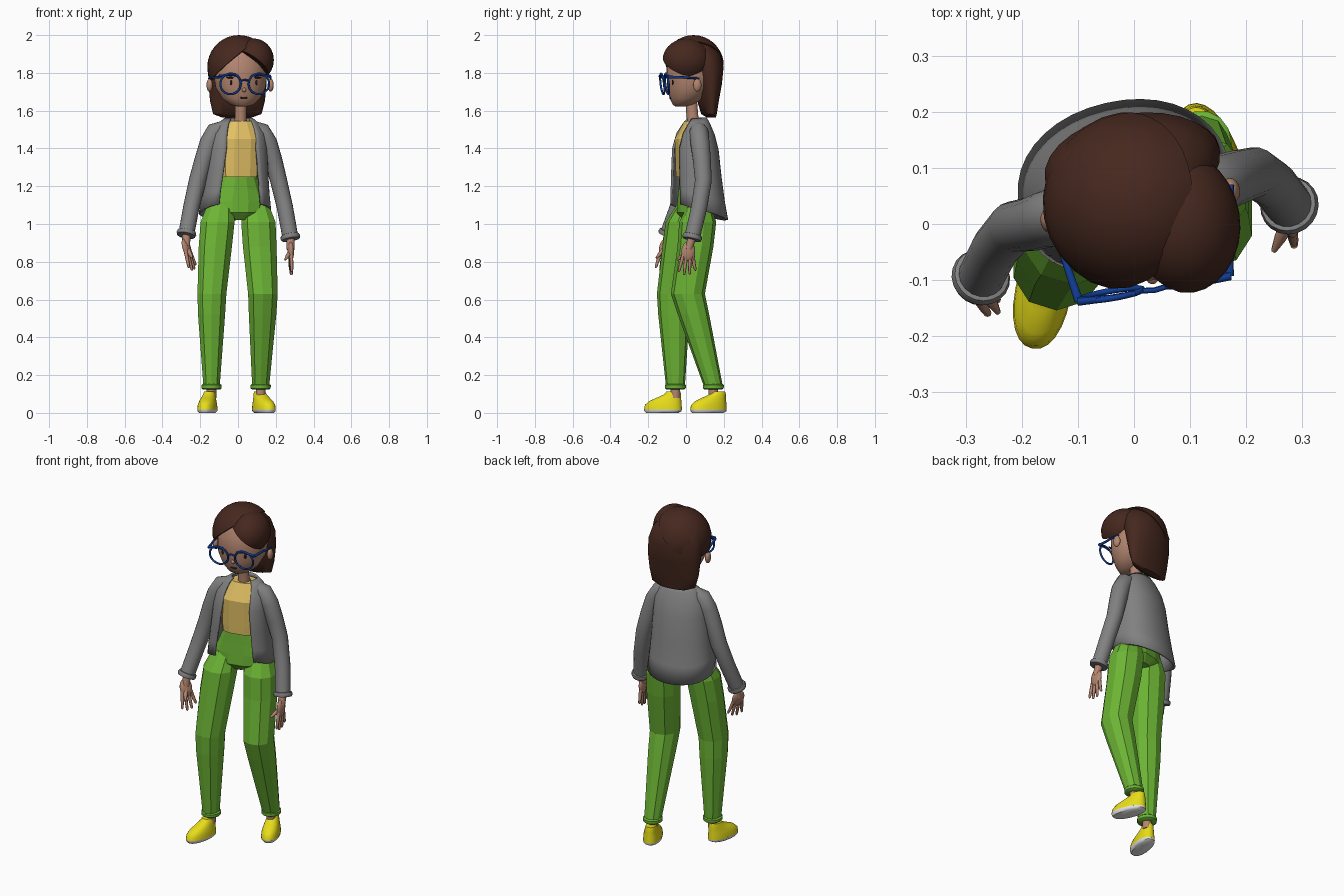
import bpy, bmesh, math
from mathutils import Matrix, Vector

if bpy.data.objects.get("Cube"):
    bpy.data.objects.remove(bpy.data.objects["Cube"])


def material(name, rgb):
    m = bpy.data.materials.new(name)
    m.use_nodes = True
    m.diffuse_color = (*rgb, 1)
    m.node_tree.nodes["Principled BSDF"].inputs["Base Color"].default_value = (*rgb, 1)
    return m


GREEN = material("trouser green", (0.15, 0.46, 0.035))
GREY = material("jacket grey", (0.22, 0.22, 0.22))
TAN = material("shirt tan", (0.76, 0.53, 0.13))
SKIN = material("skin", (0.45, 0.235, 0.16))
HAIR = material("hair brown", (0.06, 0.021, 0.013))
BLUE = material("glasses blue", (0.006, 0.05, 0.32))
YELLOW = material("shoe yellow", (0.82, 0.74, 0.01))
WHITE = material("sole white", (0.8, 0.8, 0.8))
DARK = material("eye dark", (0.02, 0.01, 0.008))


def turned(x, y, degrees):
    return Matrix.Translation((x, y, 0)) @ Matrix.Rotation(math.radians(degrees), 4, 'Z')


# Head and torso are both turned a little to their left
HEAD = turned(0.012, 0.028, 9.5)
TORSO = turned(-0.013, 0.05, 13)


def finish(name, bm, mat, smooth=True, matrix=None):
    bmesh.ops.recalc_face_normals(bm, faces=bm.faces)
    me = bpy.data.meshes.new(name)
    bm.to_mesh(me)
    bm.free()
    me.materials.append(mat)
    ob = bpy.data.objects.new(name, me)
    bpy.context.collection.objects.link(ob)
    if matrix:
        ob.matrix_world = matrix
    if smooth:
        bpy.ops.object.select_all(action='DESELECT')
        ob.select_set(True)
        bpy.context.view_layer.objects.active = ob
        bpy.ops.object.shade_smooth_by_angle(angle=math.radians(45))
    return ob


def skin_rings(bm, rings, closed=True):
    """Bridge lists of points into a surface, capping closed ones."""
    vs = [[bm.verts.new(p) for p in r] for r in rings]
    n = len(vs[0])
    for a, b in zip(vs, vs[1:]):
        for i in range(n if closed else n - 1):
            j = (i + 1) % n
            bm.faces.new((a[i], a[j], b[j], b[i]))
    if closed:
        bm.faces.new(vs[0])
        bm.faces.new(vs[-1])


def bend(v, power):
    """Superellipse version of a sine or cosine."""
    return math.copysign(abs(v) ** (2 / power), v)


def loft(name, rings, mat, n=20, power=2.0, smooth=True, matrix=None, turn=0.0):
    """Stack of level rings (cx, cy, z, rx, ry)."""
    angles = [2 * math.pi * (i + turn) / n for i in range(n)]
    bm = bmesh.new()
    skin_rings(bm, [[(x + rx * bend(math.cos(a), power), y + ry * bend(math.sin(a), power), z)
                     for a in angles] for x, y, z, rx, ry in rings])
    return finish(name, bm, mat, smooth, matrix)


def tube(name, path, mat, n=14, matrix=None):
    """Sweep of circles along points (x, y, z, radius)."""
    pts = [Vector(p[:3]) for p in path]
    rings = []
    for k, p in enumerate(pts):
        t = (pts[min(k + 1, len(pts) - 1)] - pts[max(k - 1, 0)]).normalized()
        ref = Vector((0, 1, 0)) if abs(t.y) < 0.9 else Vector((1, 0, 0))
        u = t.cross(ref).normalized()
        v = t.cross(u)
        rings.append([p + path[k][3] * (u * math.cos(2 * math.pi * i / n) + v * math.sin(2 * math.pi * i / n))
                      for i in range(n)])
    bm = bmesh.new()
    skin_rings(bm, rings)
    return finish(name, bm, mat, True, matrix)


def ball(name, c, r, mat, matrix=None, cuts=(), rot=None):
    """Ellipsoid, optionally trimmed by planes (point, outward normal)."""
    bm = bmesh.new()
    bmesh.ops.create_uvsphere(bm, u_segments=28, v_segments=18, radius=1)
    m = Matrix.Translation(c) @ (rot or Matrix()) @ Matrix.Diagonal((*r, 1))
    bmesh.ops.transform(bm, matrix=m, verts=bm.verts)
    for co, no in cuts:
        bmesh.ops.bisect_plane(bm, geom=bm.verts[:] + bm.edges[:] + bm.faces[:],
                               plane_co=co, plane_no=no, clear_outer=True)
        bmesh.ops.holes_fill(bm, edges=[e for e in bm.edges if e.is_boundary])
    return finish(name, bm, mat, True, matrix)


# Trousers: faceted hips and legs with rolled cuffs (hip rings are relative to the torso)
loft("trouser_hips", [(0.005, -0.012, 1.02, 0.05, 0.05), (0.005, -0.014, 1.06, 0.14, 0.082),
                      (0.005, -0.012, 1.12, 0.15, 0.08), (0.008, -0.012, 1.18, 0.128, 0.076),
                      (0.01, -0.02, 1.27, 0.092, 0.064)], GREEN, 12, 2.2, False, TORSO, 0.5)
LEGS = {
    "left": [(0.09, 0.075, 1.13, 0.065, 0.05), (0.108, 0.062, 1.01, 0.095, 0.098),
             (0.115, 0.05, 0.88, 0.093, 0.095), (0.132, 0.01, 0.63, 0.082, 0.09),
             (0.13, 0.04, 0.52, 0.076, 0.083), (0.12, 0.145, 0.14, 0.047, 0.05)],
    "right": [(-0.09, 0.02, 1.13, 0.065, 0.05), (-0.108, -0.01, 1.01, 0.094, 0.098),
              (-0.12, -0.03, 0.88, 0.092, 0.095), (-0.138, -0.066, 0.63, 0.08, 0.088),
              (-0.14, -0.064, 0.52, 0.075, 0.083), (-0.14, -0.056, 0.14, 0.045, 0.05)]}
for side, rings in LEGS.items():
    loft(side + "_trouser_leg", rings, GREEN, 10, 2.2, False, turn=0.5)
    x, y = rings[-1][:2]
    loft(side + "_trouser_cuff", [(x, y, z, r, r + 0.003) for z, r in
                                  ((0.125, 0.047), (0.13, 0.053), (0.147, 0.054), (0.153, 0.046))], GREEN, 14)
    tube(side + "_ankle", [(x, y, 0.15, 0.026), (x, y, 0.08, 0.026)], SKIN)

# Shoes: pale sole with a low rounded upper, toe toward -y
for side, m in (("left", turned(0.137, 0.119, 23)), ("right", turned(-0.162, -0.122, -11))):
    loft(side + "_shoe_sole", [(0, -0.004, 0, 0.04, 0.088), (0, 0, 0.009, 0.049, 0.1),
                               (0, 0, 0.02, 0.05, 0.102)], WHITE, 24, 2.2, matrix=m)
    loft(side + "_shoe_upper", [(0, 0, 0.019, 0.05, 0.102), (0, 0.002, 0.042, 0.048, 0.099),
                                (0, 0.012, 0.062, 0.043, 0.087), (0, 0.032, 0.08, 0.037, 0.066),
                                (0, 0.052, 0.098, 0.032, 0.045), (0, 0.056, 0.112, 0.028, 0.038)],
         YELLOW, 24, 2.2, matrix=m)

# Shirt
loft("shirt", [(0.012, -0.02, 1.25, 0.105, 0.08), (0.012, -0.02, 1.29, 0.11, 0.082),
               (0.015, -0.025, 1.45, 0.11, 0.083), (0.02, -0.01, 1.545, 0.065, 0.05)],
     TAN, 12, 3.0, False, TORSO, 0.5)

# Open jacket body: (z front, z back, centre x, centre y, rx, ry, half opening)
JACKET = [(1.11, 1.02, 0.0, 0.022, 0.185, 0.142, 0.112), (1.18, 1.12, 0.0, 0.014, 0.175, 0.132, 0.105),
          (1.28, 1.25, 0.004, 0.006, 0.163, 0.122, 0.093), (1.40, 1.39, 0.008, 0.0, 0.152, 0.112, 0.08),
          (1.48, 1.47, 0.012, 0.0, 0.14, 0.09, 0.076), (1.53, 1.53, 0.016, 0.003, 0.105, 0.062, 0.065),
          (1.555, 1.56, 0.018, 0.004, 0.07, 0.045, 0.05)]
FRONT, BACK = 2.7, 2.1  # squarer front, rounder back
rows = []
for zf, zb, cx, cy, rx, ry, gap in JACKET:
    a0, row = math.asin((gap / rx) ** (FRONT / 2)), []
    for i in range(33):
        a = a0 + (2 * math.pi - 2 * a0) * i / 32
        power = FRONT if math.cos(a) > 0 else BACK
        row.append((cx + rx * bend(math.sin(a), power), cy - ry * bend(math.cos(a), power),
                    zb + (zf - zb) * (1 + math.cos(a)) / 2))
    rows.append(row)
bm = bmesh.new()
skin_rings(bm, rows, closed=False)
jacket = finish("jacket_body", bm, GREY, True, TORSO)
shell = jacket.modifiers.new("thickness", 'SOLIDIFY')
shell.thickness, shell.offset = 0.012, 0

# Sleeves, cuffs and hands
ARMS = {
    "left": [(0.07, 0.062, 1.515, 0.035), (0.122, 0.068, 1.49, 0.05), (0.157, 0.074, 1.43, 0.051),
             (0.186, 0.084, 1.34, 0.048), (0.215, 0.092, 1.23, 0.045), (0.248, 0.07, 1.09, 0.043),
             (0.277, 0.033, 0.93, 0.042)],
    "right": [(-0.07, 0.03, 1.515, 0.035), (-0.12, 0.02, 1.49, 0.05), (-0.152, 0.01, 1.43, 0.051),
              (-0.182, 0.0, 1.34, 0.048), (-0.214, -0.005, 1.23, 0.046), (-0.247, -0.043, 1.09, 0.043),
              (-0.273, -0.095, 0.95, 0.042)]}
# Palm centre, hand direction and spread direction of the fingers
HANDS = {"left": ((0.279, 0.012, 0.855), (0.02, -0.06, -1), (-0.1, 1, 0)),
         "right": ((-0.272, -0.108, 0.875), (0.3, -0.12, -1), (0.4, 0.8, 0))}
for side, path in ARMS.items():
    tube(side + "_sleeve", path, GREY, 18)
    p = Vector(path[-1][:3])
    d = (p - Vector(path[-2][:3])).normalized()
    tube(side + "_sleeve_cuff", [(*(p + d * t), r) for t, r in
         ((-0.014, 0.042), (-0.012, 0.049), (0.0, 0.053), (0.012, 0.049), (0.014, 0.038))], GREY, 20)
    c, along, across = (Vector(v) for v in HANDS[side])
    along.normalize()
    tube(side + "_wrist", [(*p, 0.022), (*(c - along * 0.01), 0.021)], SKIN)
    out = along.cross(across).normalized()
    across = out.cross(along).normalized()
    rot = Matrix((out, across, along)).transposed().to_4x4()
    ball(side + "_palm", c, (0.017, 0.037, 0.052), SKIN, rot=rot)
    for k, length in enumerate((0.112, 0.127, 0.122, 0.10)):
        s = (k - 1.5) * 0.017
        tube("%s_finger_%d" % (side, k + 1),
             [(*(c + across * s * f + along * t), r) for f, t, r in
              ((1, 0.02, 0.010), (1.4, 0.07, 0.009), (1.7, length - 0.006, 0.007), (1.7, length, 0.003))],
             SKIN, 8)
    inward = Vector((-0.03, -0.06, -0.045) if side == "left" else (0.03, -0.05, -0.055))
    tube(side + "_thumb", [(*c, 0.013), (*(c + inward * 0.6), 0.011), (*(c + inward), 0.005)], SKIN, 8)

# Neck and head
tube("neck", [(0.012, 0.045, 1.52, 0.04), (0.014, 0.035, 1.56, 0.031), (0.016, 0.025, 1.68, 0.031)], SKIN, 16)
loft("face", [(0, -0.06, 1.622, 0.025, 0.025), (0, -0.045, 1.632, 0.062, 0.054), (0, -0.024, 1.665, 0.102, 0.09),
              (0, -0.008, 1.72, 0.132, 0.12), (0, 0, 1.78, 0.141, 0.13), (0, 0, 1.85, 0.141, 0.13),
              (0, 0.01, 1.92, 0.11, 0.10)], SKIN, 28, matrix=HEAD)
ball("nose", (0, -0.125, 1.71), (0.011, 0.012, 0.012), SKIN, HEAD)
ball("mouth", (0, -0.113, 1.668), (0.02, 0.004, 0.007), DARK, HEAD)
for side, s in (("left", 1), ("right", -1)):
    ball(side + "_eye", (s * 0.068, -0.111, 1.75), (0.007, 0.005, 0.014), DARK, HEAD)
    ball(side + "_eyebrow", (s * 0.07, -0.114, 1.775), (0.024, 0.006, 0.005), DARK, HEAD)
    ball(side + "_ear", (s * 0.164, 0.005, 1.735), (0.016, 0.022, 0.034), SKIN, HEAD)

# Hair: back curtain, wide crown and a swept fringe on the left
loft("hair_back", [(0, 0.108, 1.564, 0.08, 0.02), (0, 0.095, 1.582, 0.13, 0.036), (0, 0.09, 1.65, 0.147, 0.052),
                   (0, 0.088, 1.74, 0.156, 0.072), (-0.002, 0.078, 1.83, 0.158, 0.092),
                   (-0.004, 0.06, 1.90, 0.14, 0.094), (-0.005, 0.035, 1.95, 0.10, 0.08),
                   (0, 0.02, 1.975, 0.06, 0.05)], HAIR, 28, 2.0, matrix=HEAD)
ball("hair_crown", (-0.005, 0.012, 1.832), (0.168, 0.163, 0.168), HAIR, HEAD,
     cuts=[((0.01, -0.10, 1.925), (0.82, -0.25, -1))])
ball("hair_fringe", (0.066, -0.036, 1.868), (0.106, 0.128, 0.114), HAIR, HEAD,
     cuts=[((-0.01, -0.12, 1.92), (-0.78, -0.25, -1))])

# Glasses: round rims, brow bars, bridge and side arms
for side, s in (("left", 1), ("right", -1)):
    bpy.ops.mesh.primitive_torus_add(major_segments=28, minor_segments=8, major_radius=0.055, minor_radius=0.0055)
    rim = bpy.context.object
    rim.name = side + "_glasses_rim"
    rim.data.materials.append(BLUE)
    rim.matrix_world = HEAD @ Matrix.Translation((s * 0.076, -0.143, 1.742)) @ Matrix.Rotation(math.radians(97), 4, 'X')
    bpy.ops.object.shade_smooth_by_angle(angle=math.radians(60))
    tube(side + "_glasses_brow", [(s * 0.035, -0.148, 1.784, 0.005), (s * 0.08, -0.149, 1.791, 0.006),
                                  (s * 0.138, -0.145, 1.782, 0.008)], BLUE, 8, HEAD)
    tube(side + "_glasses_arm", [(s * 0.136, -0.145, 1.778, 0.008), (s * 0.15, -0.06, 1.776, 0.006),
                                 (s * 0.165, 0.015, 1.77, 0.006)], BLUE, 8, HEAD)
tube("glasses_bridge", [(-0.024, -0.145, 1.756, 0.005), (0, -0.148, 1.764, 0.005),
                        (0.024, -0.145, 1.756, 0.005)], BLUE, 8, HEAD)
